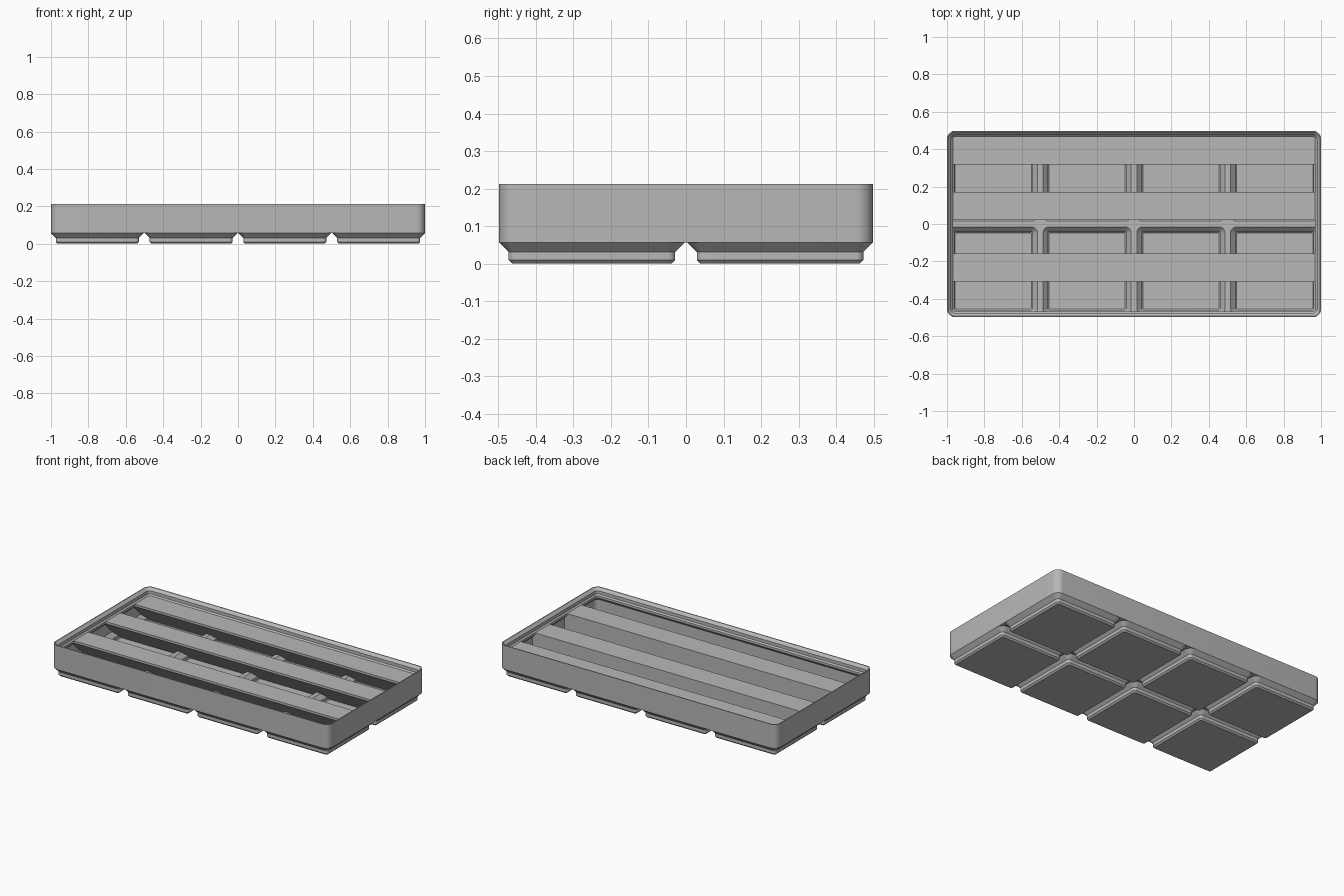
import bpy, bmesh, math
from mathutils import Vector

cube = bpy.data.objects.get("Cube")
if cube:
    bpy.data.objects.remove(cube)

# Work in millimetres, scale to the final size
UNIT = 2 / 167.5
PITCH = 42.0
HALF_X, HALF_Y, HALF_PAD = 83.75, 41.75, 20.75
RADIUS = 3.75
SEG = 8

grey = bpy.data.materials.new("matte_grey")
grey.use_nodes = True
colour = (0.48, 0.48, 0.48, 1)
grey.diffuse_color = colour
grey.node_tree.nodes["Principled BSDF"].inputs["Base Color"].default_value = colour


def ring(bm, cx, cy, hx, hy, z, radii):
    """Rounded rectangle of vertices, one radius per corner (++, -+, --, +-)."""
    verts = []
    for k, (sx, sy) in enumerate(((1, 1), (-1, 1), (-1, -1), (1, -1))):
        r = radii[k]
        for s in range(SEG + 1):
            a = math.pi / 2 * (k + s / SEG)
            x = cx + sx * (hx - r) + r * math.cos(a)
            y = cy + sy * (hy - r) + r * math.sin(a)
            x = max(-HALF_X, min(HALF_X, x))
            y = max(-HALF_Y, min(HALF_Y, y))
            verts.append(bm.verts.new((x, y, z)))
    return verts


def inset_ring(bm, cx, cy, hx, hy, inset, z):
    r = max(RADIUS - inset, 0.5)
    return ring(bm, cx, cy, hx - inset, hy - inset, z, [r] * 4)


def bridge(bm, a, b):
    n = len(a)
    for i in range(n):
        j = (i + 1) % n
        bm.faces.new((a[i], a[j], b[j], b[i]))


def loft(bm, rings, closed=False):
    for a, b in zip(rings, rings[1:]):
        bridge(bm, a, b)
    if closed:
        bridge(bm, rings[-1], rings[0])
    else:
        bm.faces.new(rings[0])
        bm.faces.new(rings[-1])


def finish(bm, name):
    bmesh.ops.recalc_face_normals(bm, faces=bm.faces[:])
    bmesh.ops.scale(bm, vec=(UNIT,) * 3, verts=bm.verts[:])
    mesh = bpy.data.meshes.new(name)
    bm.to_mesh(mesh)
    bm.free()
    mesh.materials.append(grey)
    ob = bpy.data.objects.new(name, mesh)
    bpy.context.collection.objects.link(ob)
    bpy.ops.object.select_all(action="DESELECT")
    ob.select_set(True)
    bpy.context.view_layer.objects.active = ob
    bpy.ops.object.shade_smooth_by_angle(angle=math.radians(25))


# Outer wall with stepped stacking lip (inset, z)
WALL = [(0, 4.75), (0, 17.8), (0.5, 17.8), (1.9, 16.4), (1.9, 14.7), (2.6, 14),
        (2.6, 12.8), (0.95, 11.15), (0.95, 5.05)]
bm = bmesh.new()
loft(bm, [inset_ring(bm, 0, 0, HALF_X, HALF_Y, i, z) for i, z in WALL], closed=True)
finish(bm, "rim_wall")

# Hollow feet: stepped pad outside, web between cells, matching hollow inside
PAD = [(2.95, 0), (2.15, 0.8), (2.15, 2.6), (0, 4.75)]
HOLLOW = [(1.0, 5.09), (3.3, 2.79), (3.3, 1.4), (3.7, 1.0)]
columns = [(c - 1.5) * PITCH for c in range(4)]
rows = [-PITCH / 2, PITCH / 2]
bm = bmesh.new()
for cx in columns:
    for cy in rows:
        def pad_ring(step):
            return inset_ring(bm, cx, cy, HALF_PAD, HALF_PAD, *step)

        # Web corners are square inside the grid, rounded at the tray corners
        radii = [4.6 if abs(cx) > PITCH and sx * cx > 0 and sy * cy > 0 else 0.01
                 for sx, sy in ((1, 1), (-1, 1), (-1, -1), (1, -1))]
        web = [ring(bm, cx, cy, PITCH / 2, PITCH / 2, z, radii) for z in (4.75, 5.09)]
        loft(bm, [pad_ring(s) for s in PAD] + web + [pad_ring(s) for s in HOLLOW])
finish(bm, "hollow_feet")

# Label shelves with sloped undersides, two of them on top of dividers
CORE = [(3.2, 0.5), (2.7, 1.0), (2.7, 2.7), (0.4, 5.0)]
TOP, EDGE, BASE = 14.0, 12.8, 5.0


def clip(bm, point, normal):
    """Cut away everything on the side the normal points to and cap it."""
    geom = bm.verts[:] + bm.edges[:] + bm.faces[:]
    bmesh.ops.bisect_plane(bm, geom=geom, dist=1e-5, plane_co=Vector(point),
                           plane_no=Vector(normal), clear_outer=True)
    bmesh.ops.holes_fill(bm, edges=[e for e in bm.edges if e.is_boundary], sides=0)


def shelf(name, front, back, row):
    bm = bmesh.new()
    # Parts reaching down into the hollow feet
    for cx in columns:
        loft(bm, [inset_ring(bm, cx, row, HALF_PAD, HALF_PAD, i, z) for i, z in CORE])
    clip(bm, (0, front, EDGE), (0, -1, -1))
    clip(bm, (0, back, 0), (0, 1, 0))
    # Upper wedge across the full width
    foot = front + EDGE - BASE
    section = [(front, TOP), (front, EDGE), (foot, BASE), (back, BASE), (back, TOP)]
    ends = [[bm.verts.new((x, y, z)) for y, z in section]
            for x in (-HALF_X + 1.15, HALF_X - 1.15)]
    loft(bm, ends)
    finish(bm, name)


shelf("back_shelf", 26.6, 40.6, rows[1])
shelf("middle_shelf_divider", 1.8, 14.4, rows[1])
shelf("front_shelf_divider", -25.7, -13.2, rows[0])
